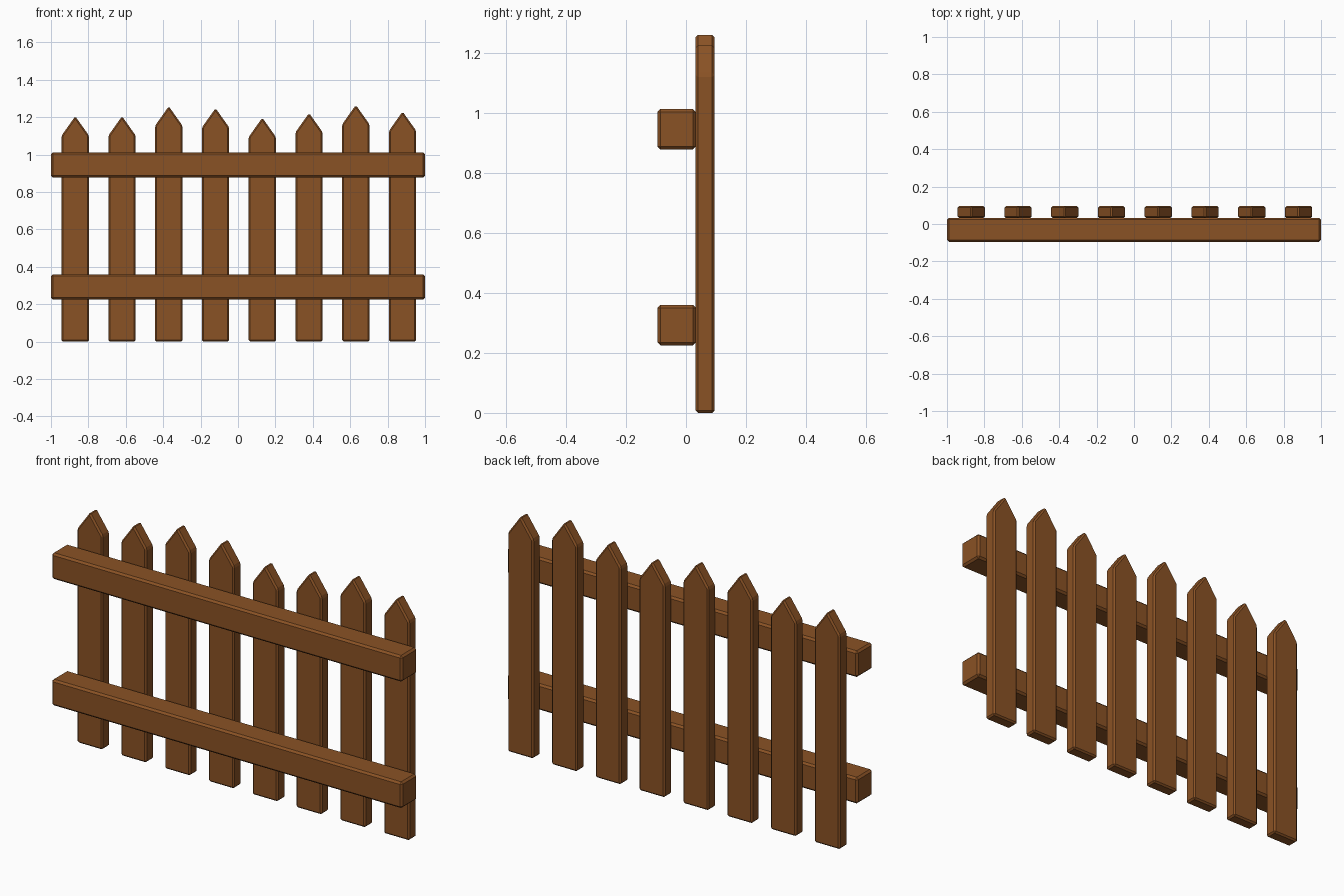
import bpy, bmesh

if "Cube" in bpy.data.objects:
    bpy.data.objects.remove(bpy.data.objects["Cube"])

wood = bpy.data.materials.new("brown wood")
wood.diffuse_color = (0.254, 0.084, 0.018, 1)
wood.use_nodes = True
wood.node_tree.nodes["Principled BSDF"].inputs["Base Color"].default_value = wood.diffuse_color


def extruded(name, outline, y0, y1, bevel):
    """Extrude an x/z outline along y and chamfer every edge."""
    bm = bmesh.new()
    front = bm.faces.new([bm.verts.new((x, y0, z)) for x, z in outline])
    ext = bmesh.ops.extrude_face_region(bm, geom=[front])
    moved = [v for v in ext["geom"] if isinstance(v, bmesh.types.BMVert)]
    bmesh.ops.translate(bm, verts=moved, vec=(0, y1 - y0, 0))
    bmesh.ops.recalc_face_normals(bm, faces=bm.faces)
    bmesh.ops.bevel(bm, geom=list(bm.edges), offset=bevel, segments=1,
                    affect='EDGES', profile=0.5)
    mesh = bpy.data.meshes.new(name)
    bm.to_mesh(mesh)
    bm.free()
    mesh.materials.append(wood)
    obj = bpy.data.objects.new(name, mesh)
    bpy.context.collection.objects.link(obj)
    return obj


# Pointed pickets of varying height
tips = [1.20, 1.20, 1.253, 1.243, 1.192, 1.217, 1.26, 1.225]
for i, tip in enumerate(tips):
    x, w, top = -0.87 + 0.25 * i, 0.073, tip + 0.005
    shoulder = top - 0.103
    extruded(f"picket_{i + 1}",
             [(x - w, 0), (x + w, 0), (x + w, shoulder), (x, top), (x - w, shoulder)],
             0.032, 0.095, 0.008)

# Two horizontal rails in front of the pickets
for name, z0, z1 in (("lower_rail", 0.225, 0.36), ("upper_rail", 0.877, 1.012)):
    extruded(name, [(-1, z0), (1, z0), (1, z1), (-1, z1)], -0.095, 0.033, 0.01)
